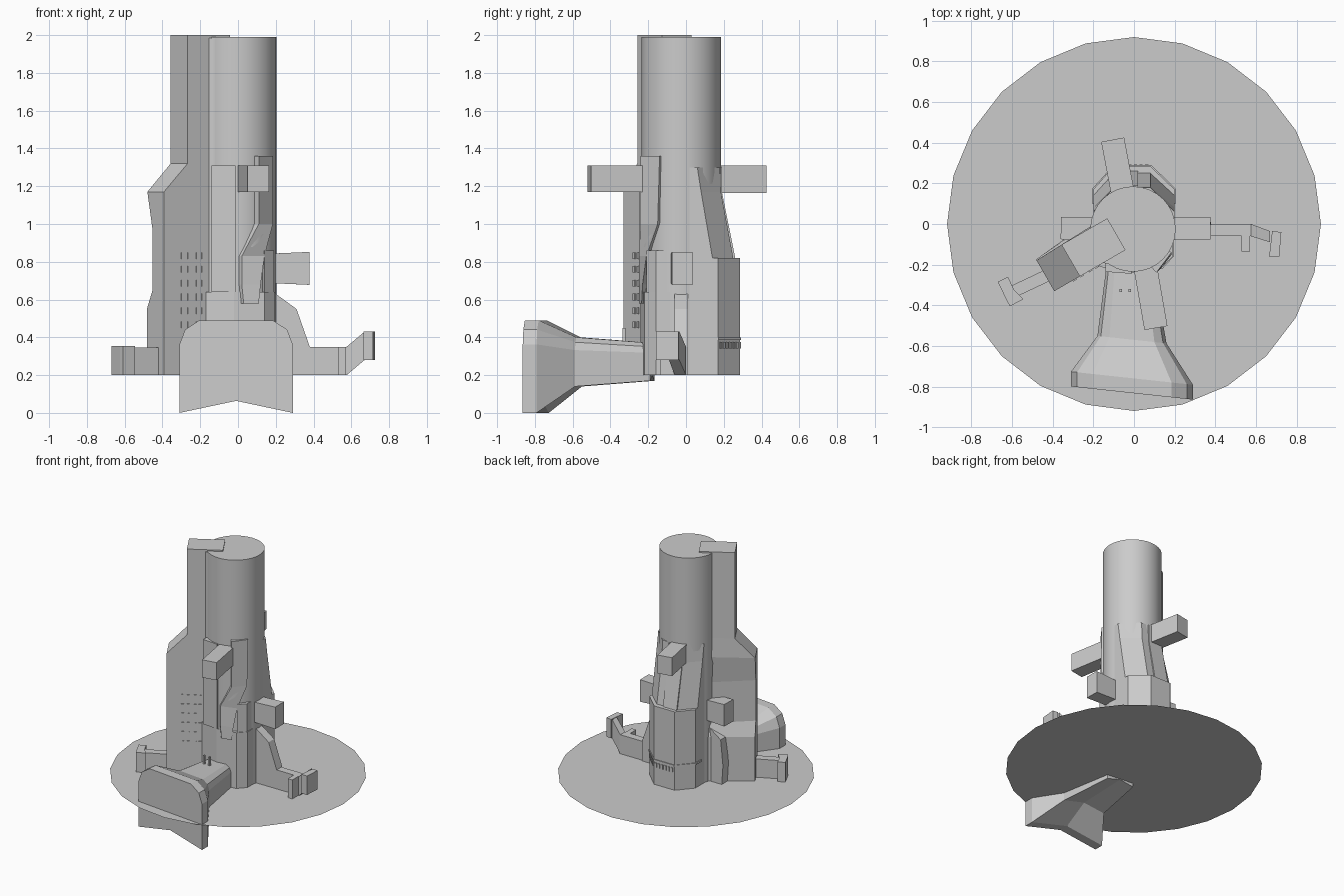
import bpy, bmesh, math
from mathutils import Vector

if "Cube" in bpy.data.objects:
    bpy.data.objects.remove(bpy.data.objects["Cube"])

def finish(name, bm, smooth=None):
    bmesh.ops.recalc_face_normals(bm, faces=bm.faces[:])
    me = bpy.data.meshes.new(name)
    bm.to_mesh(me)
    bm.free()
    ob = bpy.data.objects.new(name, me)
    bpy.context.collection.objects.link(ob)
    if smooth:
        bpy.context.view_layer.objects.active = ob
        ob.select_set(True)
        bpy.ops.object.shade_smooth_by_angle(angle=math.radians(smooth))
        ob.select_set(False)
    return ob

def loft(name, rings, smooth=None):
    """Skin a list of equal-length point rings and cap both ends."""
    bm = bmesh.new()
    vs = [[bm.verts.new(p) for p in r] for r in rings]
    n = len(rings[0])
    for a, b in zip(vs, vs[1:]):
        for i in range(n):
            j = (i + 1) % n
            bm.faces.new((a[i], a[j], b[j], b[i]))
    bm.faces.new(vs[0])
    bm.faces.new(vs[-1])
    return finish(name, bm, smooth)

def prism(name, pts, z0, z1):
    return loft(name, [[(x, y, z) for x, y in pts] for z in (z0, z1)])

def beam(name, a, b, width, z0, z1, flare=0.0):
    """Straight box running from a to b in plan, optionally widening outward."""
    a, b = Vector(a), Vector(b)
    d = (b - a).normalized()
    s = Vector((-d.y, d.x)) * width / 2
    def ring(p, f):
        l, r = p + s, p - s
        return [(l.x, l.y, z0 - f), (r.x, r.y, z0 - f), (r.x, r.y, z1 + f), (l.x, l.y, z1 + f)]
    return loft(name, [ring(a, 0), ring(b, flare)])

def polar(u, w, ang):
    """Point u along a plan direction and w to its left."""
    c, s = math.cos(ang), math.sin(ang)
    return (u * c - w * s, u * s + w * c)

# Ground disc: a flat sheet
bm = bmesh.new()
bmesh.ops.create_circle(bm, cap_ends=True, segments=24, radius=0.92)
bmesh.ops.translate(bm, verts=bm.verts[:], vec=(0, 0, 0.2))
finish("ground_disc", bm)

# Round tower
circle = [(-0.005 + 0.21 * math.cos(math.tau * i / 32), -0.025 + 0.21 * math.sin(math.tau * i / 32))
          for i in range(32)]
loft("tower_shaft", [[(x, y, z) for x, y in circle] for z in (0.2, 1.99)], 30)

# Side slab: tall wing at the front left, with a shoulder and a flared foot
WING = math.radians(210)
rows = [(0.2, 0.505, 0.09, 0.13), (0.55, 0.505, 0.09, 0.13), (0.65, 0.505, 0.03, 0.12),
        (0.97, 0.505, 0.03, 0.11), (1.17, 0.505, 0.085, 0.1), (1.32, 0.36, 0.09, 0.09), (2.0, 0.36, 0.09, 0.09)]
rings = []
for z, u, wb, wi in rows:
    plan = [polar(0.1, 0.09, WING), polar(u, 0.09, WING), polar(u, -wb, WING), polar(0.1, -wi, WING)]
    rings.append([(x, y, z) for x, y in plan])
loft("side_wing", rings)

# Concave web blending the wing into the shaft on the upper tower
prism("wing_web", [(-0.23, -0.215), (-0.165, -0.19), (-0.13, -0.195), (-0.08, -0.22), (-0.1, -0.1), (-0.2, -0.1)],
      0.2, 1.985)

# Small windows on the wing's front face
for i, u in enumerate((0.265, 0.30, 0.35, 0.39)):
    for j in range(6):
        z = 0.45 + 0.073 * j
        prism(f"wing_window_{i}_{j}", [polar(u - 0.01, 0.085, WING), polar(u + 0.01, 0.085, WING),
              polar(u + 0.01, 0.096, WING), polar(u - 0.01, 0.096, WING)], z, z + 0.035)

# T-shaped annex at the wing's foot
beam("wing_annex_stem", (-0.42, -0.25), (-0.6, -0.335), 0.06, 0.2, 0.345)
prism("wing_annex_bar", [(-0.67, -0.285), (-0.62, -0.26), (-0.59, -0.325), (-0.545, -0.37), (-0.61, -0.405),
      (-0.625, -0.38)], 0.2, 0.355)

# Faceted rear bulge
def bulge(z, y, c):
    return [(x, py, z) for x, py in
            ((-0.2, -0.05), (-0.2, c), (-0.1, y), (0.08, y), (0.2, c), (0.2, -0.05))]
loft("rear_bulge", [bulge(0.2, 0.285, 0.17), bulge(0.6, 0.285, 0.17), bulge(0.82, 0.285, 0.17),
                    bulge(0.821, 0.25, 0.14), bulge(1.17, 0.185, 0.08), bulge(1.3, 0.18, 0.06)])
loft("rear_rib", [[(-0.1, 0.1, z), (-0.1, y, z), (0.02, y, z), (0.02, 0.1, z)]
                  for z, y in ((0.8, 0.265), (1.17, 0.19), (1.3, 0.19))])

# Slatted grilles low on the bulge
prism("rear_ledge", [(-0.207, 0.1), (-0.207, 0.172), (-0.1, 0.291), (0.084, 0.291), (0.207, 0.172), (0.207, 0.1)],
      0.385, 0.4)
for i in range(6):
    x = -0.085 + 0.028 * i
    prism(f"rear_slat_{i}", [(x, 0.27), (x + 0.016, 0.27), (x + 0.016, 0.292), (x, 0.292)], 0.34, 0.375)
    t = 0.1 + 0.15 * i
    beam(f"side_slat_{i}", (0.2 - 0.12 * t - 0.01, 0.17 + 0.115 * t - 0.01),
         (0.2 - 0.12 * t + 0.004, 0.17 + 0.115 * t + 0.005), 0.014, 0.34, 0.375)

# Front block and flat panel
prism("front_block", [(-0.17, -0.1), (-0.17, -0.21), (-0.02, -0.24), (0.14, -0.22), (0.195, -0.16), (0.195, 0)],
      0.2, 0.64)
prism("front_panel", [(-0.14, -0.18), (-0.14, -0.235), (-0.012, -0.245), (-0.012, -0.18)], 0.64, 1.31)

# Bent plate running up the front right of the shaft
plate = []
for z, ax, ay, bx, by in ((0.58, 0.03, -0.25, 0.11, -0.235), (0.68, 0.02, -0.25, 0.12, -0.23),
                          (0.83, 0.02, -0.25, 0.14, -0.21), (1.0, 0.11, -0.24, 0.185, -0.15),
                          (1.36, 0.11, -0.24, 0.185, -0.14)):
    plate.append([(ax, ay, z), (bx, by, z), (bx - 0.045, by + 0.035, z), (ax - 0.035, ay + 0.04, z)])
loft("front_plate", plate)
prism("right_pilaster", [(0.14, -0.21), (0.19, -0.16), (0.19, -0.05), (0.1, -0.1)], 0.2, 0.86)

# Projecting boxes around the tower
beam("front_box", (0.045, -0.15), (0.108, -0.512), 0.115, 1.17, 1.31)
beam("rear_box", (-0.045, 0.1), (-0.105, 0.415), 0.115, 1.165, 1.31)
for s, end, label in ((1, 0.378, "right"), (-1, 0.36, "left")):
    beam(f"{label}_box", (s * 0.1, -0.025), (s * end, -0.02), 0.11, 0.69, 0.84, 0.012)
    # Sloping buttress fins
    fin = [(0.15, 0.2), (0.38, 0.2), (0.38, 0.35), (0.31, 0.55), (0.2, 0.63), (0.15, 0.63)]
    if s < 0:
        fin[1:3] = [(0.32, 0.2), (0.33, 0.35)]
    loft(f"{label}_fin", [[(s * x, y, z) for x, z in fin] for y in (-0.06, 0.01)])

# Right-hand low arm with a kinked, raised tip
beam("right_arm", (0.2, -0.03), (0.58, -0.03), 0.06, 0.2, 0.35)
prism("right_arm_foot", [(0.53, -0.05), (0.57, -0.05), (0.57, -0.135), (0.53, -0.135)], 0.2, 0.35)
loft("right_arm_rise", [[(x, y0, z), (x, y1, z), (x, y1, z + 0.15), (x, y0, z + 0.15)]
                        for x, y0, y1, z in ((0.575, -0.06, 0, 0.2), (0.67, -0.09, -0.035, 0.28))])
prism("right_arm_tip", [(0.665, -0.16), (0.715, -0.16), (0.725, -0.04), (0.68, -0.035)], 0.28, 0.43)

# Flared front duct with an arched underside and a slightly skewed mouth
section = [(-1, 0), (-1, 0.74), (-0.9, 0.9), (-0.65, 1), (0.65, 1), (0.9, 0.9), (1, 0.74), (1, 0), (0, 0.13)]
def duct_ring(y, cx, hw, z0, z1):
    return [(cx + hw * u, y - 0.108 * (cx + hw * u), z0 + (z1 - z0) * v) for u, v in section]
loft("front_duct", [duct_ring(-0.833, -0.01, 0.3, 0.0, 0.49), duct_ring(-0.76, -0.01, 0.3, 0.0, 0.49),
                    duct_ring(-0.57, -0.01, 0.17, 0.14, 0.40), duct_ring(-0.18, -0.02, 0.11, 0.17, 0.37)])

# Short vent pipes beside the duct
for i, x in enumerate((-0.065, -0.02)):
    prism(f"vent_pipe_{i}", [(x - 0.006, -0.335), (x + 0.006, -0.335), (x + 0.006, -0.32), (x - 0.006, -0.32)],
          0.36, 0.45)
